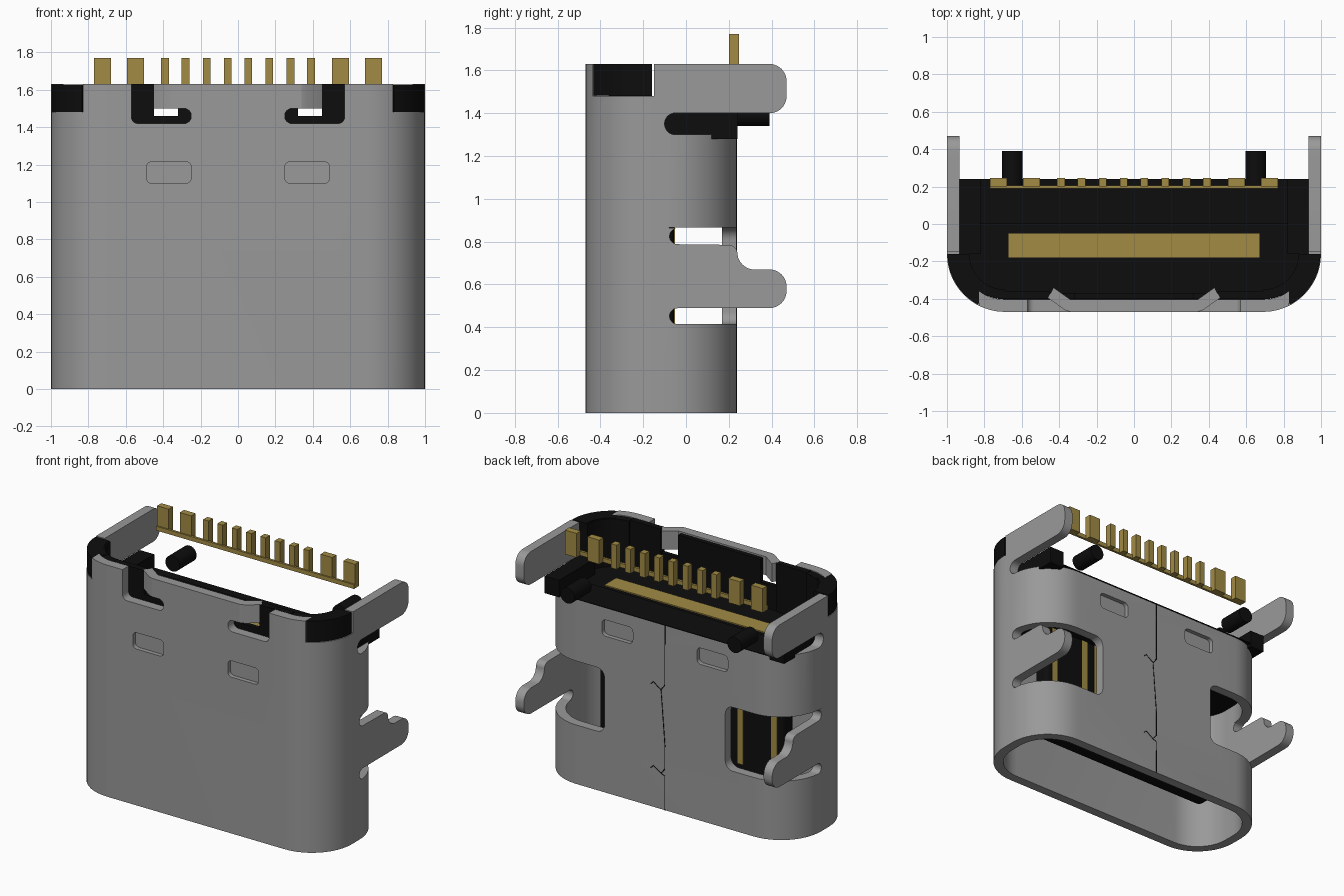
import bpy, bmesh, math

old = bpy.data.objects.get("Cube")
if old:
    bpy.data.objects.remove(old, do_unlink=True)


def material(name, col):
    m = bpy.data.materials.new(name)
    m.use_nodes = True
    m.diffuse_color = (*col, 1)
    b = m.node_tree.nodes["Principled BSDF"]
    b.inputs["Base Color"].default_value = (*col, 1)
    b.inputs["Roughness"].default_value = 0.6
    return m


STEEL = material("steel grey", (0.32, 0.32, 0.32))
BLACK = material("black plastic", (0.004, 0.004, 0.004))
GOLD = material("contact gold", (0.36, 0.26, 0.06))


def arc(cx, cy, r, a0, a1, n=10):
    return [(cx + r * math.cos(math.radians(a0 + (a1 - a0) * i / n)),
             cy + r * math.sin(math.radians(a0 + (a1 - a0) * i / n))) for i in range(n + 1)]


def rrect(x0, x1, y0, y1, r, n=8):
    return (arc(x1 - r, y0 + r, r, -90, 0, n) + arc(x1 - r, y1 - r, r, 0, 90, n)
            + arc(x0 + r, y1 - r, r, 90, 180, n) + arc(x0 + r, y0 + r, r, 180, 270, n))


def finish(name, bm, mat):
    bmesh.ops.recalc_face_normals(bm, faces=bm.faces)
    me = bpy.data.meshes.new(name)
    bm.to_mesh(me)
    bm.free()
    ob = bpy.data.objects.new(name, me)
    bpy.context.collection.objects.link(ob)
    if mat:
        me.materials.append(mat)
    return ob


def prism(name, pts, axis, lo, hi, mat=None, flip=1):
    """Extrude a 2D outline along an axis; flip=-1 mirrors it in x."""
    put = {"z": lambda a, b, c: (flip * a, b, c),
           "y": lambda a, b, c: (flip * a, c, b),
           "x": lambda a, b, c: (flip * c, a, b)}[axis]
    bm = bmesh.new()
    rows = [[bm.verts.new(put(a, b, c)) for a, b in pts] for c in (lo, hi)]
    bm.faces.new(rows[0])
    bm.faces.new(rows[1])
    n = len(pts)
    for i in range(n):
        j = (i + 1) % n
        bm.faces.new((rows[0][i], rows[0][j], rows[1][j], rows[1][i]))
    bmesh.ops.remove_doubles(bm, verts=bm.verts, dist=1e-5)
    return finish(name, bm, mat)


def box(name, x0, x1, y0, y1, z0, z1, mat=None, flip=1):
    return prism(name, [(x0, y0), (x1, y0), (x1, y1), (x0, y1)], "z", z0, z1, mat, flip)


def outline(inset):
    return rrect(-1 + inset, 1 - inset, -0.47 + inset, 0.235 - inset, 0.31 - inset, 12)


def cut(ob, cutter):
    m = ob.modifiers.new("cut", "BOOLEAN")
    m.operation = "DIFFERENCE"
    m.solver = "EXACT"
    m.object = cutter
    bpy.context.view_layer.objects.active = ob
    bpy.ops.object.modifier_apply(modifier=m.name)
    bpy.data.objects.remove(cutter, do_unlink=True)


WALL = 0.066
SIDES = (("left", 1), ("right", -1))

# Shell tube
bm = bmesh.new()
loops = [[bm.verts.new((x, y, z)) for x, y in outline(i)]
         for i, z in ((0, 0), (0, 1.63), (WALL, 1.63), (WALL, 0))]
count = len(loops[0])
for k in range(4):
    a, b = loops[k], loops[(k + 1) % 4]
    for i in range(count):
        j = (i + 1) % count
        bm.faces.new((a[i], a[j], b[j], b[i]))
bmesh.ops.remove_doubles(bm, verts=bm.verts, dist=1e-5)
shell = finish("shell", bm, STEEL)

# Shell openings: open back top, side slots, corner notches, latch slots, dimples, windows
cut(shell, box("c", -1.2, 1.2, -0.15, 0.5, 1.4, 2))
cut(shell, prism("c", rrect(-0.1, 0.6, 1.3, 1.401, 0.05), "x", -1.2, 1.2))
cut(shell, box("c", -1.2, 1.2, 0.0, 0.5, 1.3, 2))
for side, f in SIDES:
    cut(shell, box("c", 0.83, 1.2, -0.6, 0.02, 1.48, 2, flip=f))
    cut(shell, prism("c", rrect(0.34, 0.57, 1.42, 2, 0.035), "y", -0.6, -0.3, flip=f))
    cut(shell, prism("c", rrect(0.25, 0.55, 1.42, 1.5, 0.038), "y", -0.6, -0.3, flip=f))
    for y0, y1 in ((-0.6, -0.44), (0.205, 0.4)):
        cut(shell, prism("c", rrect(0.25, 0.49, 1.1, 1.215, 0.03), "y", y0, y1, flip=f))
    cut(shell, prism("c", rrect(0.47, 1.2, 0.415, 0.865, 0.06), "y", -0.08, 0.5, flip=f))

# Solder legs and bent latch ends
upper = [(-0.15, 1.4)] + arc(0.39, 1.48, 0.08, -90, 0) + arc(0.39, 1.55, 0.08, 0, 90) + [(-0.15, 1.63)]
lower = ([(-0.08, 0.415)] + arc(-0.04, 0.452, 0.037, -90, -270)
         + arc(0.39, 0.57, 0.08, -90, 0) + arc(0.39, 0.59, 0.08, 0, 90)
         + arc(0.32, 0.75, 0.08, -90, -180) + arc(0.2, 0.745, 0.04, 0, 90)
         + arc(-0.04, 0.825, 0.037, -90, -270) + [(-0.08, 0.865)])
for side, f in SIDES:
    prism(side + "_upper_leg", upper, "x", 1 - WALL, 1, STEEL, f)
    prism(side + "_lower_leg", lower, "x", 1 - WALL, 1, STEEL, f)
    prism(side + "_latch_end", [(0.34, -0.47), (0.37, -0.46), (0.46, -0.395), (0.43, -0.34),
                                (0.36, -0.39), (0.34, -0.404)], "z", 1.5, 1.63, STEEL, f)

# Plastic housing: block, back ledge, front wall, tongue
prism("housing_block", outline(WALL + 0.001), "z", 1.0, 1.29, BLACK)
box("housing_back_ledge", -0.93, 0.93, 0.0, 0.24, 1.301, 1.306, BLACK)
box("housing_front_wall", -0.32, 0.32, -0.402, -0.37, 1.28, 1.62, BLACK)
prism("tongue", rrect(-0.72, 0.72, -0.175, -0.055, 0.03), "z", 0.2, 1.05, BLACK)
for side, f in SIDES:
    box(side + "_housing_low_wall", 0.32, 0.46, -0.402, -0.37, 1.28, 1.46, BLACK, f)
    box(side + "_housing_post", 0.45, 0.69, -0.402, -0.36, 1.28, 1.63, BLACK, f)
    prism(side + "_housing_rim", arc(0.69, -0.16, 0.242, -90, 0) + arc(0.69, -0.16, 0.19, 0, -90),
          "z", 1.28, 1.625, BLACK, f)
    prism(side + "_housing_corner", arc(0.69, -0.16, 0.307, -62, 0) + arc(0.69, -0.16, 0.2, 0, -62),
          "z", 1.482, 1.629, BLACK, f)
    box(side + "_housing_side", 0.82, 0.932, -0.16, 0.24, 1.28, 1.4, BLACK, f)
    prism(side + "_locating_peg", arc(0.65, 1.395, 0.055, 0, 345, 23), "y", 0.2, 0.39, BLACK, f)

# Tongue contacts and the flat metal plate at the tongue root
box("root_plate", -0.67, 0.67, -0.18, -0.05, 1.28, 1.298, GOLD)
for side, f in SIDES:
    for k, x in enumerate((0.055, 0.165, 0.28, 0.388, 0.65)):
        for face, y in (("back", -0.055), ("front", -0.175)):
            box(f"{side}_{face}_contact_{k}", x - 0.022, x + 0.022, y - 0.004, y + 0.004,
                0.32, 1.0, GOLD, f)

# Row of solder pins on a thin carrier strip
box("pin_strip", -0.77, 0.77, 0.19, 0.207, 1.6, 1.63, GOLD)
for side, f in SIDES:
    for k, (x, w) in enumerate(((0.055, 0.042), (0.167, 0.042), (0.28, 0.042),
                                (0.39, 0.042), (0.548, 0.09), (0.725, 0.09))):
        box(f"{side}_pin_{k}", x - w / 2, x + w / 2, 0.2, 0.247, 1.6, 1.77, GOLD, f)

# Dovetail seam down the back
seam = [(0, 0), (0, 0.24)]
for z0, z1 in ((0.27, 0.46), (0.86, 1.2)):
    seam += [(0.03, z0 - 0.02), (0.06, z0), (0.09, z0 + 0.02), (0.11, z0)]
    seam += [(0.11, z0), (0.09, z0 + 0.02), (0.06, z0), (0.03, z0 - 0.02), (0, z0 + 0.02), (0, z1)]
seam += [(0, 1.3)]
cu = bpy.data.curves.new("back_seam", "CURVE")
cu.dimensions = "3D"
cu.bevel_depth = 0.003
cu.bevel_resolution = 0
sp = cu.splines.new("POLY")
sp.points.add(len(seam) - 1)
for p, (x, z) in zip(sp.points, seam):
    p.co = (x, 0.235, z, 1)
cu.materials.append(BLACK)
bpy.context.collection.objects.link(bpy.data.objects.new("back_seam", cu))

# Smooth rounded parts, keeping crisp edges
for ob in bpy.context.scene.objects:
    ob.select_set(ob.type == "MESH")
bpy.context.view_layer.objects.active = shell
bpy.ops.object.shade_smooth_by_angle(angle=math.radians(30))
